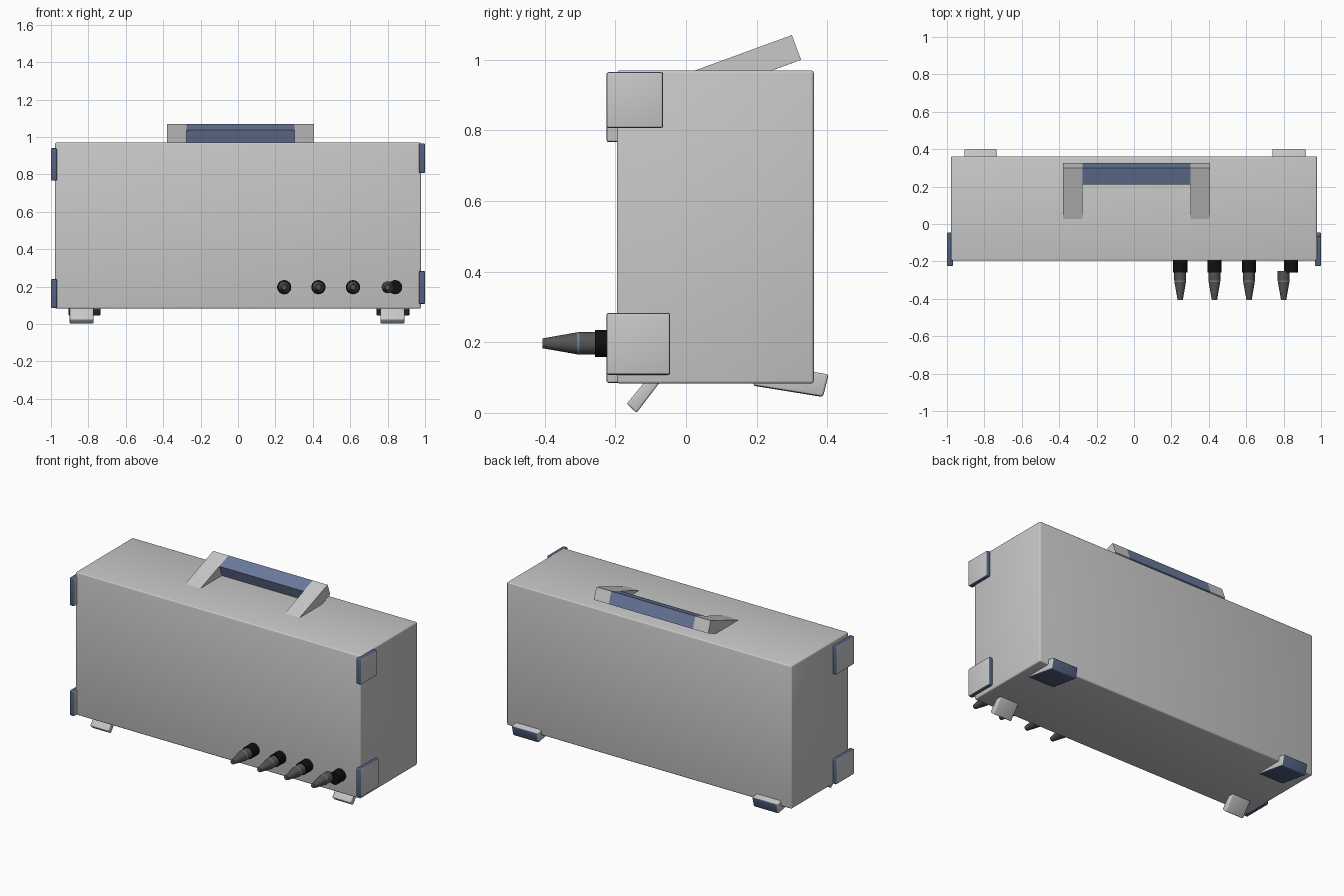
import bpy, bmesh, math
from mathutils import Vector

if "Cube" in bpy.data.objects:
    bpy.data.objects.remove(bpy.data.objects["Cube"])


def material(name, rgb):
    m = bpy.data.materials.new(name)
    m.diffuse_color = (*rgb, 1)
    m.use_nodes = True
    m.node_tree.nodes["Principled BSDF"].inputs["Base Color"].default_value = m.diffuse_color
    return m


GREY = material("light grey", (0.58, 0.58, 0.58))
NAVY = material("slate blue", (0.085, 0.125, 0.22))
BLUE = material("grip blue", (0.15, 0.2, 0.345))
METAL = material("dark metal", (0.09, 0.09, 0.09))
BLACK = material("black", (0.005, 0.005, 0.005))


def finish(bm, name, mats, rule=None, smooth=True):
    bmesh.ops.recalc_face_normals(bm, faces=bm.faces)
    bm.normal_update()
    if rule:
        for f in bm.faces:
            f.material_index = rule(f)
    me = bpy.data.meshes.new(name)
    bm.to_mesh(me)
    bm.free()
    for m in mats:
        me.materials.append(m)
    ob = bpy.data.objects.new(name, me)
    bpy.context.collection.objects.link(ob)
    if smooth:
        bpy.ops.object.select_all(action='DESELECT')
        ob.select_set(True)
        bpy.context.view_layer.objects.active = ob
        bpy.ops.object.shade_smooth_by_angle(angle=math.radians(35))
    return ob


def prism(name, profile, x0, x1, mats, bevel=0.0, rule=None):
    """Side profile of (y, z) points pulled from x0 to x1."""
    bm = bmesh.new()
    a = [bm.verts.new((x0, y, z)) for y, z in profile]
    b = [bm.verts.new((x1, y, z)) for y, z in profile]
    bm.faces.new(a)
    bm.faces.new(b[::-1])
    n = len(a)
    for i in range(n):
        j = (i + 1) % n
        bm.faces.new((a[i], a[j], b[j], b[i]))
    bmesh.ops.recalc_face_normals(bm, faces=bm.faces)
    if bevel:
        bmesh.ops.bevel(bm, geom=bm.edges[:], offset=bevel, segments=3,
                        profile=0.5, affect='EDGES')
    return finish(bm, name, mats, rule, bool(bevel))


def rect(y0, y1, z0, z1):
    return [(y0, z0), (y1, z0), (y1, z1), (y0, z1)]


def lathe(name, x, z, rings, mats, rule=None, sides=24):
    """Round part along y from (y, radius) rings."""
    bm = bmesh.new()
    loops = []
    for y, r in rings:
        loops.append([bm.verts.new((x + r * math.cos(t), y, z + r * math.sin(t)))
                      for t in (2 * math.pi * k / sides for k in range(sides))])
    for p, q in zip(loops, loops[1:]):
        for i in range(sides):
            j = (i + 1) % sides
            bm.faces.new((p[i], p[j], q[j], q[i]))
    bm.faces.new(loops[0])
    bm.faces.new(loops[-1])
    return finish(bm, name, mats, rule)


# Case
prism("case", rect(-0.196, 0.362, 0.083, 0.97), -0.978, 0.978, [GREY], 0.008)

# Side corner pads: grey outer face, blue rim
pads = [("right_upper_pad", 1, -0.065, 0.807, 0.965),
        ("right_lower_pad", 1, -0.045, 0.108, 0.283),
        ("left_upper_pad", -1, -0.045, 0.767, 0.94),
        ("left_lower_pad", -1, -0.045, 0.085, 0.24)]
for name, s, y1, z0, z1 in pads:
    prism(name, rect(-0.225, y1, z0, z1), s * 0.968, s * 1.0, [GREY, NAVY], 0.006,
          lambda f: 0 if abs(f.normal.x) > 0.9 else 1)

# Tilted front and rear feet
FRONT = [(-0.14, 0.0), (-0.168, 0.026), (-0.09, 0.12), (-0.06, 0.105)]
REAR = [(0.19, 0.077), (0.388, 0.045), (0.404, 0.109), (0.2, 0.142)]
for side, fx0, fx1, rx0, rx1 in (("left", -0.9, -0.773, -0.906, -0.735),
                                 ("right", 0.762, 0.89, 0.74, 0.917)):
    prism(side + "_front_foot", FRONT, fx0, fx1, [GREY], 0.006)
    prism(side + "_rear_foot", REAR, rx0, rx1, [GREY, NAVY], 0.007,
          lambda f: 1 if f.normal.z < -0.5 or f.normal.y > 0.7 else 0)

# Carrying handle: two slanted arms and a grip bar
ARM = [(0.02, 0.968), (0.30, 1.07), (0.326, 1.0), (0.238, 0.968)]
GRIP = [(0.21, 1.037), (0.30, 1.07), (0.326, 1.0), (0.236, 0.967)]
prism("left_handle_arm", ARM, -0.38, -0.275, [GREY])
prism("right_handle_arm", ARM, 0.303, 0.405, [GREY])
prism("handle_grip", GRIP, -0.275, 0.303, [BLUE])

# Front plugs: black collar and tapering metal tip with a thin ring
for i, (cx, tx) in enumerate([(0.247, 0.247), (0.43, 0.43), (0.615, 0.615), (0.84, 0.80)]):
    lathe(f"plug_collar_{i + 1}", cx, 0.197, [(-0.19, 0.038), (-0.258, 0.038)], [BLACK])
    lathe(f"plug_tip_{i + 1}", tx, 0.197,
          [(-0.25, 0.032), (-0.301, 0.032), (-0.309, 0.031), (-0.406, 0.014)],
          [METAL, BLUE],
          lambda f: 1 if -0.309 < f.calc_center_median().y < -0.301 else 0)
